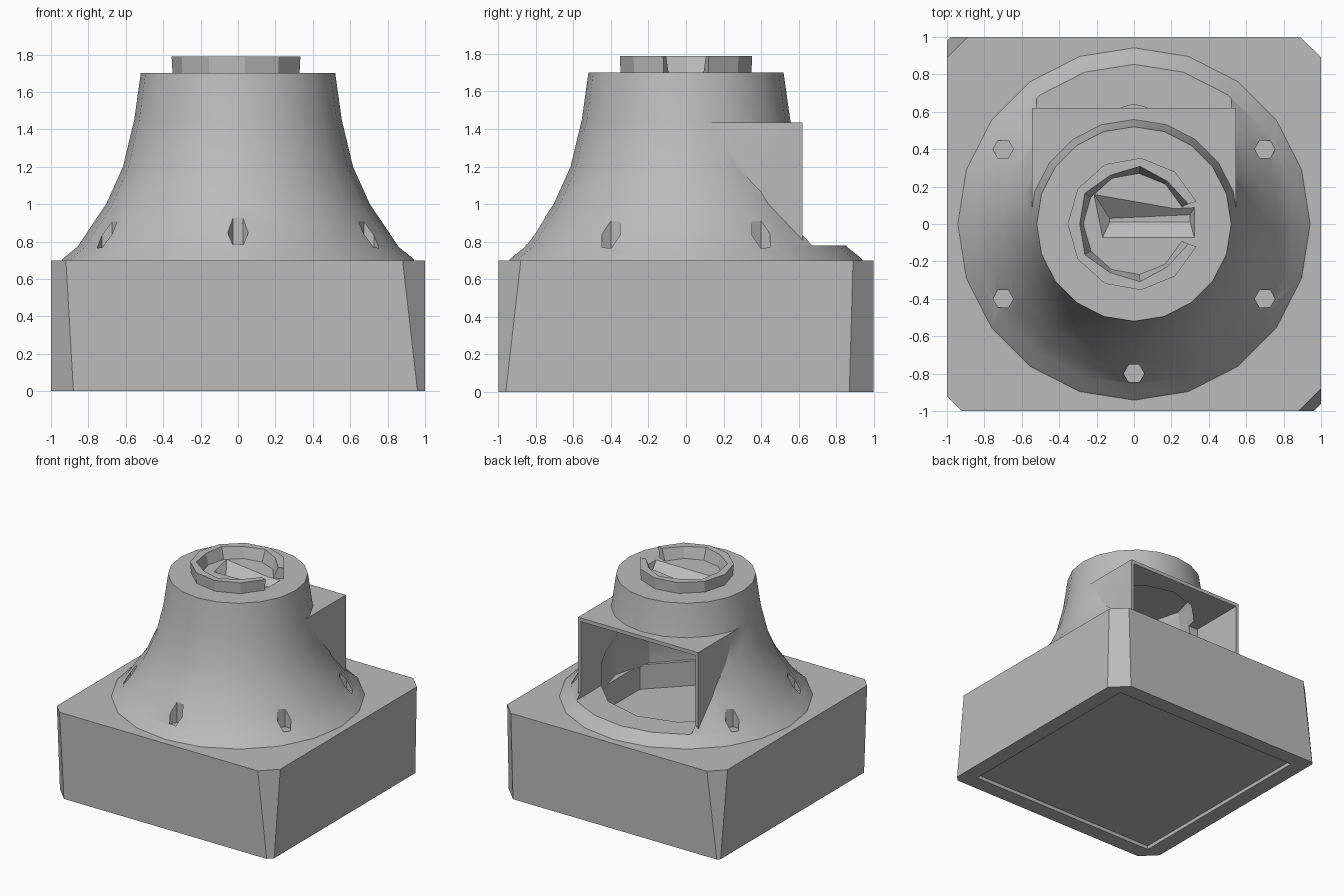
import bpy, bmesh, math
from mathutils import Vector

cube = bpy.data.objects.get("Cube")
if cube:
    bpy.data.objects.remove(cube, do_unlink=True)

grey = bpy.data.materials.new("light_grey")
grey.use_nodes = True
grey.diffuse_color = (0.5, 0.5, 0.5, 1)
grey.node_tree.nodes["Principled BSDF"].inputs["Base Color"].default_value = (0.5, 0.5, 0.5, 1)


def finish(name, bm):
    bmesh.ops.recalc_face_normals(bm, faces=bm.faces[:])
    mesh = bpy.data.meshes.new(name)
    bm.to_mesh(mesh)
    bm.free()
    mesh.materials.append(grey)
    ob = bpy.data.objects.new(name, mesh)
    bpy.context.collection.objects.link(ob)
    return ob


def loft(name, rings):
    """Solid through a stack of point rings, capped at both ends."""
    bm = bmesh.new()
    rows = [[bm.verts.new(p) for p in ring] for ring in rings]
    n = len(rows[0])
    for low, high in zip(rows, rows[1:]):
        for i in range(n):
            j = (i + 1) % n
            bm.faces.new((low[i], low[j], high[j], high[i]))
    bm.faces.new(rows[0][::-1])
    bm.faces.new(rows[-1])
    return finish(name, bm)


def lathe(name, profile, sides, centre=(0, 0), turn=0.0):
    def ring(r, z):
        steps = [turn + math.tau * i / sides for i in range(sides)]
        return [(centre[0] + r * math.cos(a), centre[1] + r * math.sin(a), z) for a in steps]
    return loft(name, [ring(r, z) for r, z in profile])


def box(name, x, y, z):
    def ring(h):
        return [(x[0], y[0], h), (x[1], y[0], h), (x[1], y[1], h), (x[0], y[1], h)]
    return loft(name, [ring(z[0]), ring(z[1])])


def combine(target, tool, operation="DIFFERENCE"):
    tool.hide_render = True
    mod = target.modifiers.new("combine", "BOOLEAN")
    mod.operation = operation
    mod.solver = "EXACT"
    mod.object = tool
    bpy.context.view_layer.objects.active = target
    bpy.ops.object.modifier_apply(modifier=mod.name)
    bpy.data.objects.remove(tool, do_unlink=True)


def smooth(ob, degrees):
    bpy.ops.object.select_all(action="DESELECT")
    ob.select_set(True)
    bpy.context.view_layer.objects.active = ob
    bpy.ops.object.shade_smooth_by_angle(angle=math.radians(degrees))


# Base block with uneven corner chamfers
def base_ring(cuts, z):
    corners = [(-1, -1), (1, -1), (1, 1), (-1, 1)]
    points = []
    for (sx, sy), c in zip(corners, cuts):
        pair = [(sx, sy * (1 - c), z), (sx * (1 - c), sy, z)]
        points += pair if sx * sy > 0 else pair[::-1]
    return points


base = loft("base", [base_ring((0.12, 0.04, 0.13, 0.02), 0),
                     base_ring((0.08, 0.12, 0.11, 0.11), 0.7)])
# Shallow recess underneath and a well below the tower
combine(base, box("recess", (-0.87, 0.87), (-0.87, 0.87), (-0.1, 0.03)))
combine(base, lathe("well", [(0.64, 0.5), (0.64, 0.9)], 8, turn=math.pi / 8))

# Flared hollow tower
tower = lathe("tower", [(0.95, 0.69), (0.93, 0.715), (0.86, 0.77), (0.78, 0.89), (0.705, 1.0),
                        (0.615, 1.2), (0.555, 1.45), (0.52, 1.7)], 20, turn=-math.pi / 2)
# Rectangular hood at the back
combine(tower, box("hood", (-0.545, 0.545), (0, 0.62), (0.72, 1.435)), "UNION")
combine(tower, lathe("cavity", [(0.64, 0.6), (0.64, 0.95), (0.57, 1.1),
                                (0.49, 1.3), (0.45, 1.6)], 12))
combine(tower, box("opening", (-0.52, 0.52), (0.15, 1.1), (0.78, 1.405)))

# Fastener pockets around the flare
for x, y in [(0, -0.8), (0.7, -0.4), (-0.7, -0.4), (0.7, 0.4), (-0.7, 0.4)]:
    combine(tower, lathe("pocket", [(0.055, 0.76), (0.055, 1.2)], 6, (x, y)))

# Tapered slot in the top
slot = loft("slot", [[(-0.13, 0.01, 1.64), (-0.13, 0.03, 1.64), (0.3, 0.05, 1.64), (0.3, 0.01, 1.64)],
                     [(-0.18, -0.1, 1.72), (-0.24, 0.2, 1.72), (0.33, 0.1, 1.72), (0.33, -0.1, 1.72)]])
combine(tower, slot)

# Broken collar on top, open towards the right-hand side
bm = bmesh.new()
count = 11
start = math.radians(20)
sections = []
for i in range(count):
    a = start + (math.tau - 2 * start) * i / (count - 1)
    d = Vector((math.cos(a), math.sin(a), 0))
    inner = 0.29 if i % 2 else 0.31
    sections.append([bm.verts.new(d * r + Vector((0, 0, z)))
                     for r, z in [(0.35, 1.695), (0.355, 1.79), (inner, 1.79), (0.27, 1.695)]])
for s, t in zip(sections, sections[1:]):
    for k in range(4):
        m = (k + 1) % 4
        bm.faces.new((s[k], t[k], t[m], s[m]))
bm.faces.new(sections[0])
bm.faces.new(sections[-1][::-1])
finish("top_collar", bm)

smooth(tower, 28)
